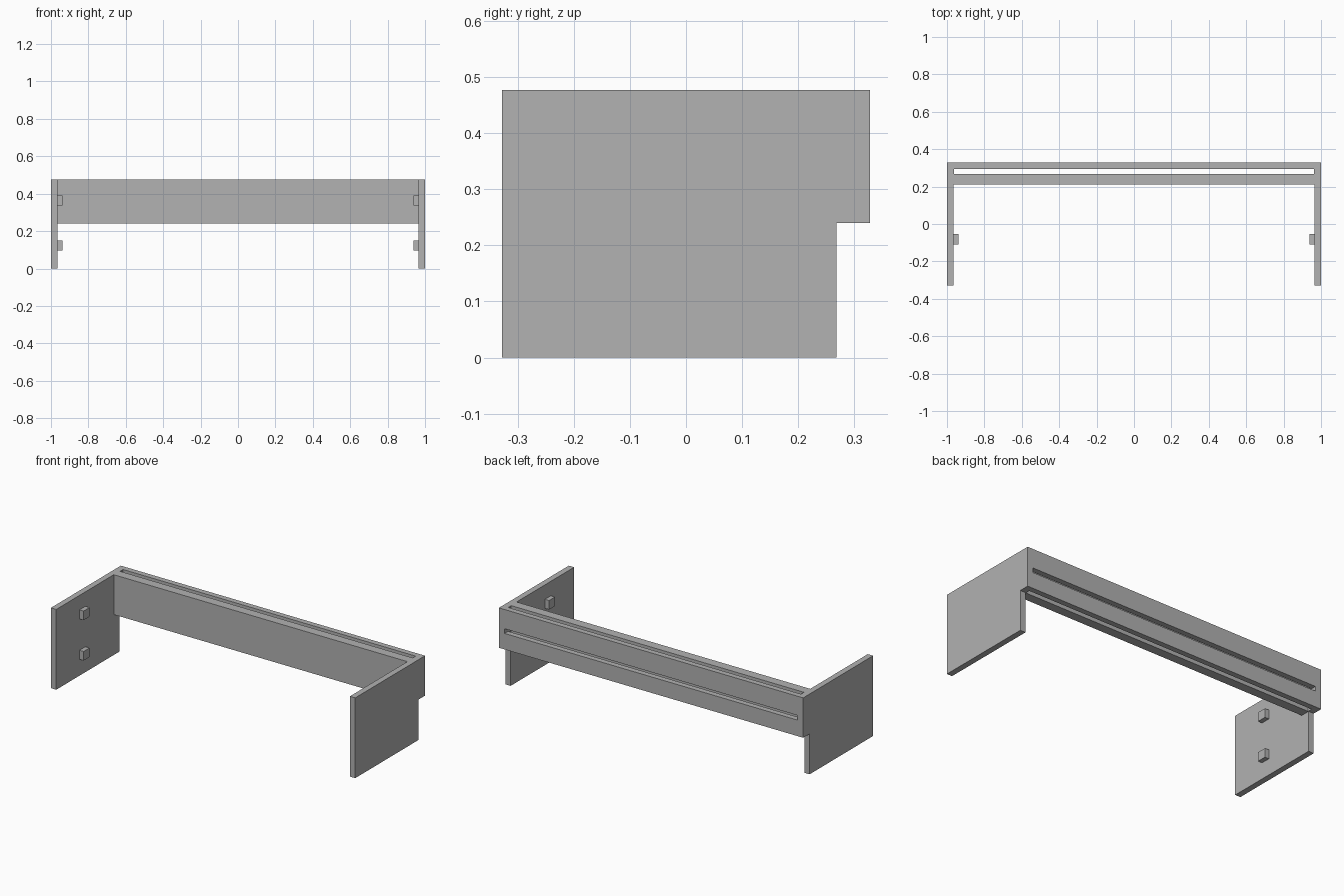
import bpy
import bmesh

cube = bpy.data.objects.get("Cube")
if cube:
    bpy.data.objects.remove(cube, do_unlink=True)

# Single plain grey
GREY = (0.445, 0.445, 0.445, 1.0)
grey = bpy.data.materials.new("plain grey")
grey.use_nodes = True
grey.diffuse_color = GREY
grey.node_tree.nodes["Principled BSDF"].inputs["Base Color"].default_value = GREY

WALL = 0.035          # side panel thickness
DEPTH = 0.328         # half depth
TOP = 0.477
BEAM_FRONT, BEAM_BOTTOM = 0.212, 0.24
SLOT_FRONT, SLOT_BACK, SLOT_END = 0.267, 0.295, 0.962


def finish(name, bm):
    bmesh.ops.recalc_face_normals(bm, faces=bm.faces)
    mesh = bpy.data.meshes.new(name)
    bm.to_mesh(mesh)
    bm.free()
    mesh.materials.append(grey)
    obj = bpy.data.objects.new(name, mesh)
    bpy.context.collection.objects.link(obj)
    return obj


def box(name, low, high):
    bm = bmesh.new()
    bmesh.ops.create_cube(bm, size=1)
    for v in bm.verts:
        v.co = [(a + b) / 2 + c * (b - a) for a, b, c in zip(low, high, v.co)]
    return finish(name, bm)


def panel(name, x_in, x_out):
    # Side outline in y and z, stepped under and in front of the beam
    outline = [(-DEPTH, 0), (0.268, 0), (0.268, BEAM_BOTTOM),
               (BEAM_FRONT, BEAM_BOTTOM), (BEAM_FRONT, TOP), (-DEPTH, TOP)]
    bm = bmesh.new()
    face = bm.faces.new([bm.verts.new((x_in, y, z)) for y, z in outline])
    side = bmesh.ops.extrude_face_region(bm, geom=[face])["geom"]
    moved = [g for g in side if isinstance(g, bmesh.types.BMVert)]
    bmesh.ops.translate(bm, verts=moved, vec=(x_out - x_in, 0, 0))
    return finish(name, bm)


def cut(target, cutter):
    mod = target.modifiers.new("slot", "BOOLEAN")
    mod.operation = "DIFFERENCE"
    mod.solver = "EXACT"
    mod.object = cutter
    bpy.context.view_layer.objects.active = target
    bpy.ops.object.modifier_apply(modifier=mod.name)
    bpy.data.objects.remove(cutter, do_unlink=True)


# Rear beam with a vertical through slot and a slot in its back face
beam = box("rear_beam", (-1, BEAM_FRONT, BEAM_BOTTOM), (1, DEPTH, TOP))
cut(beam, box("vertical_slot", (-SLOT_END, SLOT_FRONT, 0.1),
              (SLOT_END, SLOT_BACK, 0.6)))
cut(beam, box("back_slot", (-SLOT_END, SLOT_FRONT, 0.335),
              (SLOT_END, 0.4, 0.363)))

# Side panels, each with two square pegs on the inner face
for side, sign in (("left", 1), ("right", -1)):
    panel(side + "_panel", sign * (1 - WALL), sign)
    for level, z in (("lower", 0.097), ("upper", 0.337)):
        xs = sorted((sign * 0.938, sign * (1 - WALL + 0.005)))
        box(f"{side}_{level}_peg", (xs[0], -0.11, z), (xs[1], -0.054, z + 0.054))
